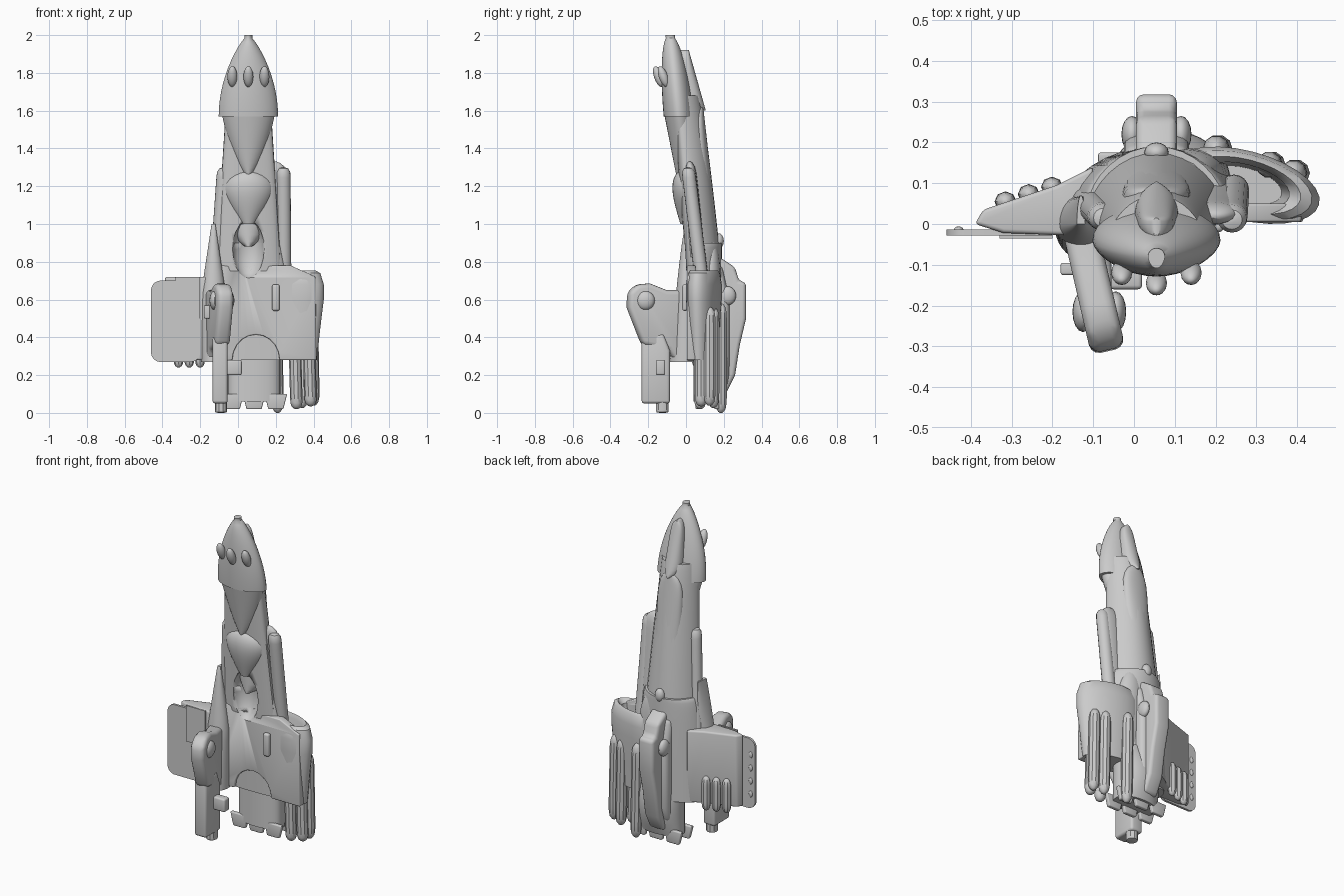
import bpy, bmesh, math
from math import sin, cos, pi
from mathutils import Vector, Matrix

cube = bpy.data.objects.get("Cube")
if cube:
    bpy.data.objects.remove(cube, do_unlink=True)

COLOUR = (0.6, 0.6, 0.6, 1)
grey = bpy.data.materials.new("hull_grey")
grey.use_nodes = True
grey.diffuse_color = COLOUR
grey.node_tree.nodes["Principled BSDF"].inputs["Base Color"].default_value = COLOUR
CENTRE = 0.055  # centre line of the fuselage


def finish(name, builder, bevel=0.0):
    bmesh.ops.recalc_face_normals(builder, faces=builder.faces[:])
    mesh = bpy.data.meshes.new(name)
    builder.to_mesh(mesh)
    builder.free()
    mesh.materials.append(grey)
    part = bpy.data.objects.new(name, mesh)
    bpy.context.collection.objects.link(part)
    bpy.ops.object.select_all(action='DESELECT')
    part.select_set(True)
    bpy.context.view_layer.objects.active = part
    if bevel:
        modifier = part.modifiers.new("rounded_edges", 'BEVEL')
        modifier.width = bevel
        modifier.segments = 3
        modifier.limit_method = 'ANGLE'
        bpy.ops.object.modifier_apply(modifier=modifier.name)
    bpy.ops.object.shade_smooth_by_angle(angle=math.radians(35))
    return part


def skin(name, rings, bevel=0.0):
    """Bridge rings of equal length and cap both ends."""
    builder = bmesh.new()
    rows = [[builder.verts.new(point) for point in ring] for ring in rings]
    for upper, lower in zip(rows, rows[1:]):
        for i in range(len(upper)):
            builder.faces.new((upper[i - 1], upper[i], lower[i], lower[i - 1]))
    builder.faces.new(rows[0])
    builder.faces.new(rows[-1])
    return finish(name, builder, bevel)


def mix(start, end, t):
    return start + (end - start) * t


def rounded(t, bluntness=6):
    """Swell quickly from a small end to full size and back again."""
    return max(0.2, (1 - abs(2 * t - 1) ** bluntness) ** 0.5)


def eased(steps):
    """Steps from 0 to 1, closer together near both ends."""
    return [(1 - cos(pi * step / steps)) / 2 for step in range(steps + 1)]


def circle(count):
    return [(cos(2 * pi * i / count), sin(2 * pi * i / count)) for i in range(count)]


def hull(name, top, bottom, shape, centre=CENTRE, front=1.0, back=1.0):
    """The shape rule gives half width, front y, widest y and back y down the hull."""
    rings = []
    for t in eased(16):
        width, y_front, y_mid, y_back = shape(t)
        ring = []
        for c, s in circle(32):
            y = mix(y_mid, y_back, s ** back) if s > 0 else mix(y_mid, y_front, abs(s) ** front)
            ring.append((centre + width * c, y, mix(top, bottom, t)))
        rings.append(ring)
    return skin(name, rings)


def pod(name, start, end, width, depth, bluntness=6, sides=16):
    """Elliptical capsule running down from start to end."""
    rings = []
    for t in eased(16):
        middle = Vector(start).lerp(Vector(end), t)
        size = rounded(t, bluntness)
        rings.append([middle + Vector((width * c * size, depth * s * size, 0)) for c, s in circle(sides)])
    return skin(name, rings)


def plate(name, outline, axis, low, high, bevel=0.006):
    """Extrude an outline along the named axis."""
    def place(point, offset):
        coords = list(point)
        coords.insert("xyz".index(axis), offset)
        return coords
    return skin(name, [[place(point, offset) for point in outline] for offset in (low, high)], bevel)


def box(left, right, bottom, top, radius=0.0):
    """Rectangle outline, with round corners if a radius is given."""
    if not radius:
        return [(left, bottom), (right, bottom), (right, top), (left, top)]
    return [(mix(left + radius, right - radius, c > 0) + radius * c, mix(bottom + radius, top - radius, s > 0) + radius * s)
            for c, s in [(cos(pi * (i + 0.5) / 12), sin(pi * (i + 0.5) / 12)) for i in range(24)]]


def ball(name, at, size, tilt=0.0):
    builder = bmesh.new()
    matrix = Matrix.Translation(at) @ Matrix.Rotation(tilt, 4, 'X') @ Matrix.Diagonal((*size, 1))
    bmesh.ops.create_uvsphere(builder, u_segments=16, v_segments=10, radius=1, matrix=matrix)
    return finish(name, builder)


# Nose shell and the keel that tapers off below it
def nose_shape(t):
    swell = max(0.06, sin(t * pi / 2)) ** 0.72
    middle = mix(-0.08, -0.04, t)
    return 0.157 * swell, middle - 0.078 * swell ** 0.5, middle, middle + 0.085 * swell ** 0.7


hull("nose", 2, 1.57, nose_shape, front=1.2)
hull("nose_keel", 1.58, 1.25,
     lambda t: (max(0.015, 0.14 * (1 - t) ** 0.5), mix(-0.115, -0.05, t), mix(-0.04, 0.01, t), 0.04), front=1.2)

# Upper and lower fuselage, belly plate with an arch over the engine
upper = hull("upper_fuselage", 1.68, 0.75,
             lambda t: (mix(0.115, 0.175, t), mix(-0.07, 0, t), mix(-0.03, 0.05, t), mix(0.07, 0.19, t ** 0.8)), front=0.6, back=1.3)
lower = hull("lower_fuselage", 0.9, 0.28,
             lambda t: (0.165 + 0.06 * t ** 0.5, mix(0, 0.02, t), 0.06, 0.19), front=0.6, back=1.3)
arch = [(0.095 - 0.125 * cos(pi * i / 10), 0.28 + 0.135 * sin(pi * i / 10)) for i in range(11)]
belly = plate("belly_plate", arch + [(0.415, 0.28), (0.41, 0.72), (0.28, 0.78), (-0.13, 0.78), (-0.18, 0.68), (-0.16, 0.27)],
              'y', 0.005, 0.05)
plate("belly_lug", box(0.18, 0.22, 0.54, 0.68), 'y', -0.02, 0.01, bevel=0.012)

# Oval recess in the belly
cutter = ball("recess_cutter", (CENTRE, -0.01, 0.865), (0.085, 0.075, 0.155))
cutter.hide_render = True
for part in (upper, lower, belly):
    cut = part.modifiers.new("recess", 'BOOLEAN')
    cut.object = cutter
    cut.operation = 'DIFFERENCE'
    bpy.context.view_layer.objects.active = part
    bpy.ops.object.modifier_apply(modifier=cut.name)
bpy.data.objects.remove(cutter, do_unlink=True)


# Chin bulge
def chin_shape(t):
    swell = sin(pi * t ** 0.6)
    return 0.04 + 0.095 * swell, -0.03 - 0.042 * swell, 0.01, 0.05


hull("chin_bulge", 1.28, 1, chin_shape, front=1.2)

# Raised canopy and long panel along the back
hull("back_canopy", 1.92, 1.6, lambda t: (0.06 * rounded(t) * mix(0.6, 1, t), -0.04, 0, mix(0.015, 0.105, t)), back=0.6)
hull("spine_panel", 1.63, 0.88, lambda t: (0.085 * rounded(t), 0, 0.06, mix(0.09, 0.175, t)), back=0.6)
ball("spine_knob", (CENTRE, 0.175, 0.91), (0.03, 0.025, 0.04))

# Three sensors under the nose
for offset in (-0.085, 0, 0.085):
    ball("nose_sensor", (CENTRE + offset, -0.145 + abs(offset) * 0.3, 1.78), (0.026, 0.024, 0.058), tilt=0.35)

# Side barrels, their fairing, and the shoulder of the front arm
pod("left_barrel", (0.24, 0.01, 1.3), (0.245, 0.09, 0.65), width=0.038, depth=0.036, bluntness=30)
pod("left_fairing", (0.19, 0.02, 1.33), (0.2, 0.09, 0.65), width=0.07, depth=0.03, bluntness=12)
pod("right_barrel", (-0.075, 0.015, 1.3), (-0.12, 0.06, 0.65), width=0.036, depth=0.035, bluntness=30)
hull("right_shoulder", 1, 0.27, lambda t: (0.01 + 0.055 * min(1, t * 2), mix(0, -0.085, t ** 0.7), 0, 0.07), centre=-0.13)

# Engine bell with nozzle teeth
hull("engine_bell", 0.4, 0.06, lambda t: (0.14, 0.04, 0.12, 0.19 + 0.04 * sin(pi * t)), centre=0.085, front=0.6)
for middle in (-0.03, 0.085, 0.2):
    for y in (0.05, 0.15):
        tooth = [(middle - 0.06, 0.1), (middle + 0.06, 0.1), (middle + 0.04, 0.02), (middle - 0.04, 0.02)]
        plate("nozzle_tooth", tooth, 'y', y, y + 0.025)

# Hollow left nacelle: outer wall, rounded lip, inner wall
turn = Matrix.Rotation(-0.25, 3, 'Z')
rings = []
for z, size in ((0.28, 0.8), (0.45, 0.9), (0.6, 1), (0.68, 1), (0.74, 0.9), (0.755, 0.75), (0.73, 0.6), (0.4, 0.5)):
    rings.append([Vector((0.27, 0.095, z)) + size * (turn @ Vector((0.19 * c, 0.085 * s, 0))) for c, s in circle(28)])
skin("left_nacelle", rings)
pod("nacelle_root", (0.12, 0.13, 0.92), (0.16, 0.12, 0.28), width=0.09, depth=0.06, bluntness=3)

# Exhaust fingers in front of and behind the nacelle
for x, y, top in ((0.3, 0.075, 0.4), (0.375, 0.08, 0.4), (0.2, 0.185, 0.58), (0.33, 0.145, 0.56), (0.39, 0.125, 0.56)):
    pod("exhaust_finger", (x, y, top), (x + 0.01, y, x / 5 - 0.04), width=0.033, depth=0.033, bluntness=12, sides=10)

# Right wing, tip plate and stores
plate("right_wing", [(-0.1, 0.14), (-0.19, 0.095), (-0.37, 0.035), (-0.39, 0), (-0.32, -0.022), (-0.1, -0.03)],
      'z', 0.28, 0.72, bevel=0.01)
plate("right_wing_tip", box(-0.46, -0.2, 0.27, 0.7, radius=0.05), 'y', -0.028, -0.014, bevel=0)
plate("wing_panel", box(-0.33, -0.2, 0.5, 0.72), 'y', -0.035, -0.027, bevel=0)
for i in range(4):
    ball("tip_stud", (-0.43, -0.014, 0.36 + 0.08 * i), (0.012, 0.008, 0.02))
for i in range(3):
    pod("wing_missile", (-0.315 + 0.057 * i, 0.055 + 0.018 * i, 0.45), (-0.315 + 0.057 * i, 0.055 + 0.018 * i, 0.24),
        width=0.027, depth=0.025, sides=8)

# Folded front arm: leaf, pivots, lower leg and foot
leaf = [(0.03, 0.65), (-0.11, 0.65), (-0.2, 0.685), (-0.27, 0.68), (-0.315, 0.64), (-0.32, 0.56),
        (-0.24, 0.36), (-0.1, 0.33), (-0.07, 0.28), (0.03, 0.27)]
arm = plate("front_arm", leaf, 'x', -0.043, 0.043, bevel=0.025)
arm.rotation_euler.z = math.radians(13)
arm.location.x = -0.135
for side in (-1, 1):
    ball("arm_pivot", (-0.085 + side * 0.04, -0.215, 0.595), (0.026, 0.05, 0.05))
plate("front_leg", [(-0.235, 0.05), (-0.235, 0.4), (-0.12, 0.42), (-0.085, 0.33), (-0.085, 0.05)], 'x', -0.135, -0.055, bevel=0.015)
plate("leg_fin", box(-0.16, -0.11, 0.2, 0.28), 'x', -0.06, 0.02, bevel=0.01)
pod("foot", (-0.09, -0.125, 0.1), (-0.09, -0.125, 0), width=0.033, depth=0.035, bluntness=30, sides=10)
plate("arm_bracket", box(-0.18, -0.12, -0.125, -0.095), 'z', 0.5, 0.57)

# Back arm along the spine with its root and pivots
blade = [(0.14, 0.85), (0.2, 0.81), (0.26, 0.77), (0.28, 0.7), (0.318, 0.69), (0.318, 0.5),
         (0.285, 0.36), (0.26, 0.2), (0.21, 0.1), (0.1, 0.1)]
plate("back_arm", blade, 'x', CENTRE - 0.05, CENTRE + 0.05, bevel=0.02)
plate("back_arm_root", [(0.1, 0.82), (0.19, 0.78), (0.23, 0.6), (0.23, 0.25), (0.2, 0.15), (0.1, 0.15)],
      'x', CENTRE - 0.08, CENTRE + 0.08, bevel=0.03)
for side in (-1, 1):
    ball("back_pivot", (CENTRE + side * 0.06, 0.22, 0.62), (0.026, 0.045, 0.05))
